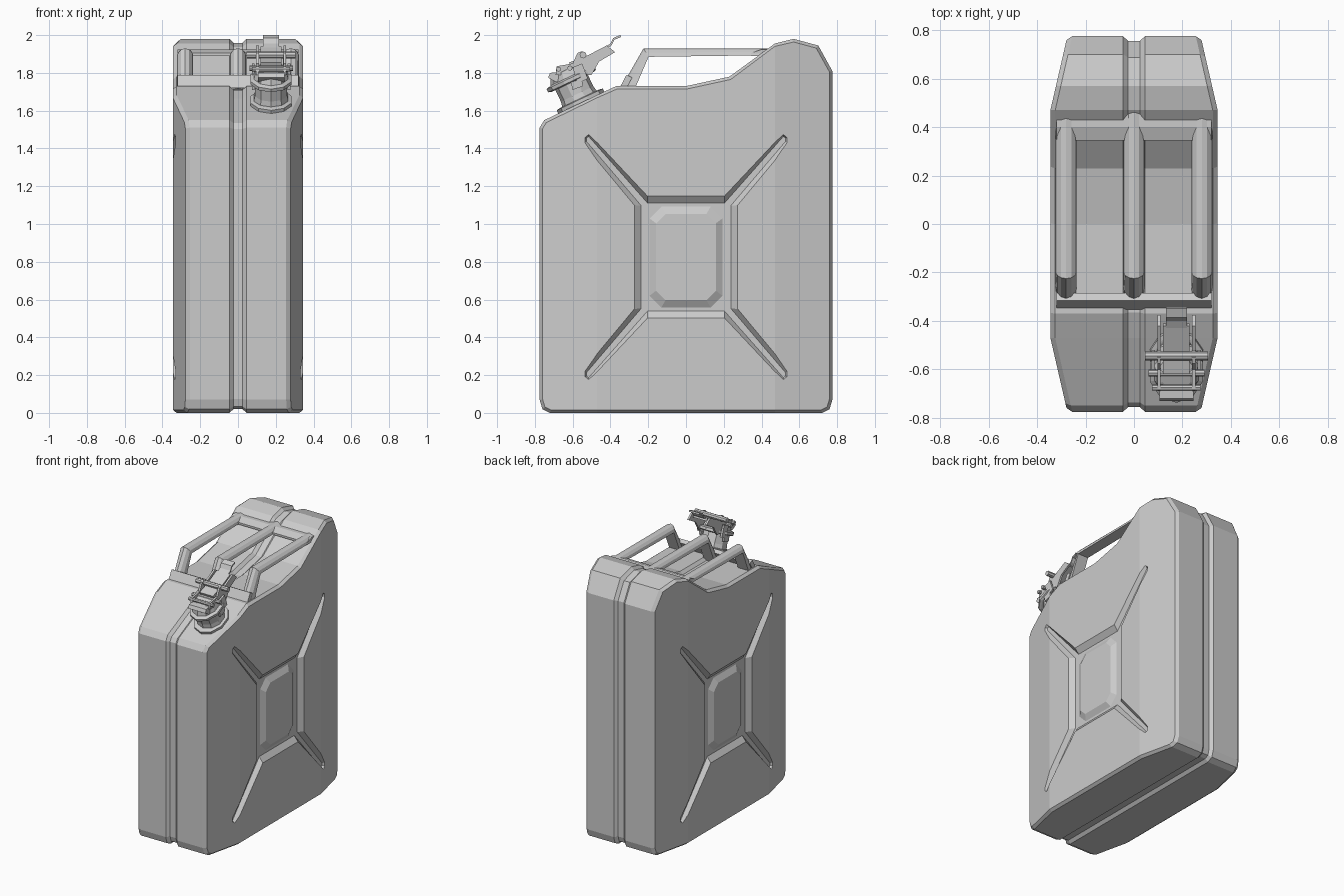
import bpy, bmesh, math
from mathutils import Vector, Matrix

if "Cube" in bpy.data.objects:
    bpy.data.objects.remove(bpy.data.objects["Cube"])


def make(name, verts, faces):
    me = bpy.data.meshes.new(name)
    me.from_pydata([tuple(v) for v in verts], [], faces)
    bm = bmesh.new()
    bm.from_mesh(me)
    bmesh.ops.recalc_face_normals(bm, faces=bm.faces)
    bm.to_mesh(me)
    bm.free()
    ob = bpy.data.objects.new(name, me)
    bpy.context.collection.objects.link(ob)
    return ob


def loft(name, rings, caps=None):
    """Skin a list of equal closed rings; caps lists the end polygons."""
    n = len(rings[0])
    caps = caps or [list(range(n))]
    verts = [v for r in rings for v in r]
    faces = [(k * n + i, k * n + (i + 1) % n, (k + 1) * n + (i + 1) % n, (k + 1) * n + i)
             for k in range(len(rings) - 1) for i in range(n)]
    last = (len(rings) - 1) * n
    for c in caps:
        faces += [tuple(c), tuple(last + i for i in c)]
    return make(name, verts, faces)


def prism(name, yz, x0, x1):
    return loft(name, [[(x, y, z) for y, z in yz] for x in (x0, x1)])


def strip(name, path, t, x0, x1):
    """Thin bent sheet following a yz path."""
    return prism(name, path + [(y + t * .5, z - t) for y, z in reversed(path)], x0, x1)


def inset(pts, d):
    out = []
    for i, p in enumerate(pts):
        a, b, c = Vector(pts[i - 1]), Vector(p), Vector(pts[(i + 1) % len(pts)])
        e, f = (b - a).normalized(), (c - b).normalized()
        n, m = Vector((e.y, -e.x)), Vector((f.y, -f.x))
        q = b + d * (n + m) / (1 + n.dot(m))
        out.append((p[0] if abs(p[0]) == .47 else q.x, q.y))
    return out


# Body: side profile lofted across x, with tapered ends and a centre seam groove
profile = [(-.47, 0), (-.72, 0), (-.76, .02), (-.775, .07), (-.775, 1.51), (-.75, 1.55),
           (-.47, 1.683), (-.37, 1.73), (0, 1.73), (.23, 1.78), (.47, 1.955), (.57, 1.98),
           (.70, 1.945), (.775, 1.81), (.775, .07), (.76, .02), (.72, 0), (.47, 0)]


def width(y):
    return .345 - .07 * max(0, abs(y) - .47) / .305


def body_ring(s, x, wide, d):
    return [(s * (width(y) + x if wide else x), y, z) for y, z in inset(profile, d)]


half = [(0, True, .016), (-.02, True, 0), (.045, False, 0), (.024, False, .02)]
rings = [body_ring(1, *h) for h in half] + [body_ring(-1, *h) for h in reversed(half)]
body = loft("can_body", rings,
            [list(range(7)), [6, 7, 8, 9, 10, 17, 0], list(range(10, 18))])

# Pressed X-shaped recess and raised centre panel on both sides
ZC = .825


def four(q):
    r = list(reversed(q))
    return (q + [(-y, z) for y, z in r] + [(-y, -z) for y, z in q] + [(y, -z) for y, z in r])


outer = four([(.275, .275), (.545, .60), (.545, .635), (.515, .655), (.205, .325)])
floor = four([(.237, .272), (.527, .612), (.527, .63), (.515, .638), (.203, .285)])


def octo(hy, hz, c):
    return four([(hy, hz - c), (hy - c, hz)])


def at(x, pts):
    return [(x, y, z + ZC) for y, z in pts]


for s, side in ((1, "right"), (-1, "left")):
    cutter = loft("recess_cutter", [at(s * .315, floor), at(s * .346, outer), at(s * .40, outer)])
    cutter.hide_render = True
    mod = body.modifiers.new("recess", 'BOOLEAN')
    mod.operation, mod.solver, mod.object = 'DIFFERENCE', 'EXACT', cutter
    bpy.context.view_layer.objects.active = body
    bpy.ops.object.modifier_apply(modifier=mod.name)
    bpy.data.objects.remove(cutter)
    loft(side + "_centre_panel", [at(s * .31, octo(.20, .275, .065)),
                                  at(s * .338, octo(.158, .228, .05))])

# Three half-round handle bars, each with a slanted front leg
path = [((-.345, 1.72), (.877, -.48), .07), ((-.225, 1.93), (.593, -1), .045),
        ((.46, 1.93), (0, -1), .036)]
for x, nm in ((-.28, "left"), (0, "middle"), (.28, "right")):
    rings = []
    for (y, z), (ny, nz), d in path:
        ring = []
        for k in range(7):
            a = math.pi * k / 6
            t = d * (1 - math.sin(a))
            ring.append((x + .043 * math.cos(a), y + ny * t, z + nz * t))
        rings.append(ring)
    loft(nm + "_handle_bar", rings)

# Cross plates joining the bars
prism("handle_front_plate", [(-.352, 1.72), (-.315, 1.79), (-.285, 1.775), (-.315, 1.72)], -.32, .32)
prism("handle_back_plate", [(.345, 1.89), (.345, 1.905), (.40, 1.925), (.47, 1.925), (.47, 1.89)], -.32, .32)

# Spout and lid, tilted square to the front slope
CX = .175
tilt = Matrix.Translation((CX, -.555, 1.643)) @ Matrix.Rotation(math.radians(25.3), 4, 'X')


def turned(name, levels, cy=0, n=10):
    """Stack of polygon rings (rx, ry, z) along the spout axis."""
    return loft(name, [[tilt @ Vector((rx * math.cos(2 * math.pi * (i + .5) / n),
                                       cy + ry * math.sin(2 * math.pi * (i + .5) / n), z))
                        for i in range(n)] for rx, ry, z in levels])


turned("spout_flange", [(.115, .135, -.01), (.115, .135, .018), (.10, .115, .022)])
turned("spout_neck", [(.10, .105, 0), (.09, .095, .05), (.09, .095, .13)])
turned("spout_lid", [(.10, .125, .118), (.115, .14, .124), (.115, .14, .142),
                     (.095, .115, .15), (.085, .095, .19), (.06, .06, .20)], .005)

# Front lip of the lid
prism("lid_lip", [(-.73, 1.775), (-.72, 1.80), (-.62, 1.81), (-.62, 1.77), (-.69, 1.752)], CX - .07, CX + .07)

# Locking lever: two cheek plates, a top plate and the curled thumb tab
cheek = [(-.69, 1.79), (-.685, 1.835), (-.60, 1.85), (-.575, 1.905), (-.55, 1.915),
         (-.525, 1.89), (-.42, 1.945), (-.375, 1.91), (-.46, 1.86), (-.50, 1.79)]
for s, side in ((1, "right"), (-1, "left")):
    e = CX + s * .065
    prism(side + "_lever_cheek", cheek, e, e + s * .014)
    # Side hinge straps on the neck
    e = CX + s * .088
    prism(side + "_hinge_strap", [(-.60, 1.71), (-.61, 1.75), (-.58, 1.76), (-.60, 1.83),
                                  (-.55, 1.85), (-.52, 1.77), (-.55, 1.755), (-.545, 1.73)], e, e + s * .014)
strip("lever_top_plate", [(-.62, 1.855), (-.53, 1.885), (-.42, 1.94)], .02, CX - .055, CX + .055)
strip("lever_thumb_tab", [(-.43, 1.935), (-.40, 1.955), (-.385, 1.985), (-.348, 2.0)], .01, CX - .043, CX + .043)


# Cross pins
def pin(name, y, z, r, hx):
    prism(name, [(y + r * math.cos(i * math.pi / 4), z + r * math.sin(i * math.pi / 4))
                 for i in range(8)], CX - hx, CX + hx)


pin("upper_pin", -.545, 1.895, .018, .13)
pin("lower_pin", -.615, 1.825, .014, .115)
pin("front_pin", -.675, 1.82, .013, .10)
